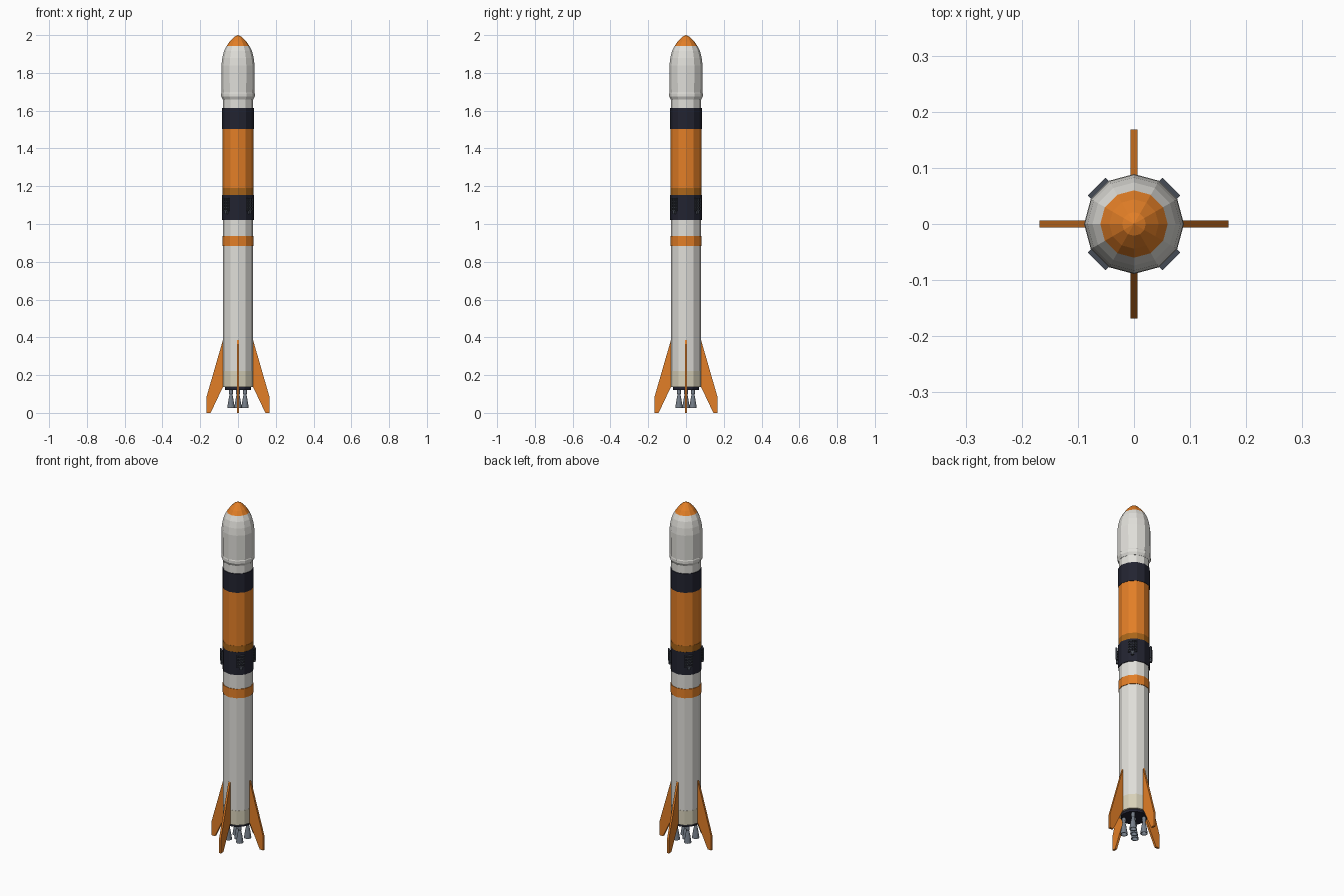
import bpy, bmesh, math
from mathutils import Matrix, Vector

if "Cube" in bpy.data.objects:
    bpy.data.objects.remove(bpy.data.objects["Cube"])

SIDES = 12


def material(name, r, g, b):
    m = bpy.data.materials.new(name)
    m.use_nodes = True
    m.diffuse_color = (r, g, b, 1)
    m.node_tree.nodes["Principled BSDF"].inputs["Base Color"].default_value = (r, g, b, 1)
    return m


WHITE = material("off white", 0.74, 0.73, 0.69)
CREAM = material("cream", 0.68, 0.63, 0.48)
ORANGE = material("orange", 0.76, 0.21, 0.02)
RUST = material("dark orange", 0.40, 0.13, 0.01)
NAVY = material("dark navy", 0.016, 0.017, 0.03)
STEEL = material("steel grey", 0.18, 0.21, 0.25)
SLATE = material("slate grey", 0.06, 0.07, 0.09)


def finish(bm, name, mat):
    bmesh.ops.recalc_face_normals(bm, faces=bm.faces)
    mesh = bpy.data.meshes.new(name)
    bm.to_mesh(mesh)
    bm.free()
    mesh.materials.append(mat)
    obj = bpy.data.objects.new(name, mesh)
    bpy.context.collection.objects.link(obj)
    return obj


def lathe(name, mat, profile, sides=SIDES, at=(0, 0), caps=True):
    """Turn a list of (radius, height) around the vertical axis."""
    bm = bmesh.new()
    rings = []
    for r, z in profile:
        if r == 0:
            rings.append([bm.verts.new((*at, z))] * sides)
            continue
        angles = [math.tau * i / sides for i in range(sides)]
        rings.append([bm.verts.new((at[0] + r * math.cos(a), at[1] + r * math.sin(a), z))
                      for a in angles])
    for low, high in zip(rings, rings[1:]):
        for i in range(sides):
            j = (i + 1) % sides
            bm.faces.new(dict.fromkeys((low[i], low[j], high[j], high[i])))
    if caps:
        for ring in (rings[0], rings[-1]):
            if ring[0] != ring[1]:
                bm.faces.new(ring)
    return finish(bm, name, mat)


def box(bm, size, centre):
    bmesh.ops.create_cube(bm, size=1, matrix=Matrix.Translation(centre)
                          @ Matrix.Diagonal((*size, 1)))


def tube(name, mat, r, low, high):
    return lathe(name, mat, [(r, low), (r, high)])


# Body sections, bottom to top
BODY, BAND = 0.08, 0.083
tube("engine_section", CREAM, BODY + 0.001, 0.137, 0.222)
tube("first_stage", WHITE, BODY, 0.222, 1.02)
tube("first_stage_stripe", ORANGE, BAND, 0.884, 0.937)
tube("interstage", NAVY, BAND + 0.001, 1.02, 1.154)
tube("second_stage_skirt", RUST, BAND, 1.154, 1.19)
tube("second_stage", ORANGE, BAND - 0.001, 1.19, 1.503)
tube("upper_band", NAVY, BAND + 0.001, 1.503, 1.614)
tube("payload_adapter", WHITE, BODY, 1.614, 1.67)

# Payload fairing and nose tip
lathe("fairing", WHITE, [(0.081, 1.66), (0.089, 1.675), (0.089, 1.69), (0.087, 1.695),
                         (0.088, 1.84), (0.083, 1.88), (0.074, 1.915), (0.06, 1.943)])
lathe("nose_tip", ORANGE, [(0.06, 1.943), (0.044, 1.966), (0.021, 1.99), (0, 2.0)])

# Four tail fins
FIN = [(0.07, 0.137), (0.07, 0.39), (0.08, 0.385), (0.168, 0.08),
       (0.168, 0), (0.145, 0), (0.08, 0.137)]
for k, side in enumerate(("left", "back", "right", "front")):
    bm = bmesh.new()
    face = bm.faces.new([bm.verts.new((x, -0.006, z)) for x, z in FIN])
    out = bmesh.ops.extrude_face_region(bm, geom=[face])
    moved = [v for v in out["geom"] if isinstance(v, bmesh.types.BMVert)]
    bmesh.ops.translate(bm, verts=moved, vec=(0, 0.012, 0))
    bm.transform(Matrix.Rotation(k * math.pi / 2, 4, "Z"))
    finish(bm, "tail_fin_" + side, ORANGE)

# Thrust plate and engines
tube("thrust_plate", NAVY, 0.07, 0.122, 0.137)
BELL = [(0.009, 0.128), (0.011, 0.105), (0.008, 0.095), (0.013, 0.07), (0.017, 0.045),
        (0.02, 0.025), (0.017, 0.025), (0.006, 0.085), (0, 0.085)]
SPOTS = {"centre": (0, 0)}
for fy, yname in ((-1, "front"), (1, "back")):
    for fx, xname in ((-1, "right"), (1, "left")):
        SPOTS[yname + "_" + xname] = (fx * 0.037, fy * 0.037)
for spot, at in SPOTS.items():
    lathe("engine_" + spot, STEEL, BELL, at=at)

# Folded grid fins on the four diagonals
for k, corner in enumerate(("back_left", "back_right", "front_right", "front_left")):
    turn = Matrix.Rotation(math.pi / 4 + k * math.pi / 2, 4, "Z")
    bm = bmesh.new()
    for i in range(4):
        box(bm, (0.008, 0.004, 0.068), (0.09, -0.0205 + i * 0.041 / 3, 1.104))
    for i in range(5):
        box(bm, (0.008, 0.045, 0.004), (0.09, 0, 1.072 + i * 0.016))
    box(bm, (0.014, 0.014, 0.016), (0.086, 0, 1.062))
    bm.transform(turn)
    finish(bm, "grid_fin_" + corner, SLATE)
